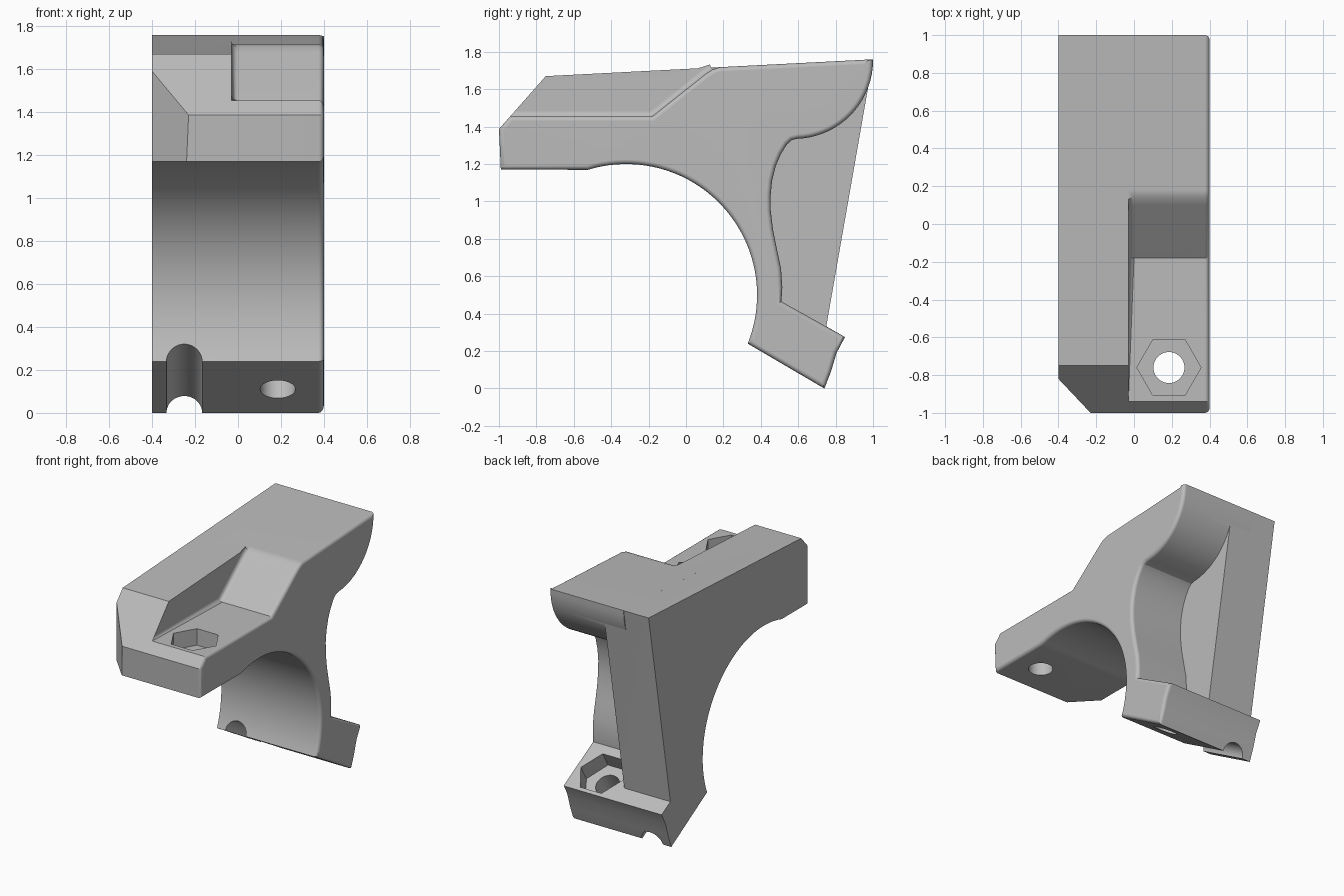
import bpy, bmesh
from math import cos, sin, pi, radians
from mathutils import Matrix, Vector

if "Cube" in bpy.data.objects:
    bpy.data.objects.remove(bpy.data.objects["Cube"], do_unlink=True)

grey = bpy.data.materials.new("plain grey")
grey.use_nodes = True
grey.diffuse_color = (0.5, 0.5, 0.5, 1)
grey.node_tree.nodes["Principled BSDF"].inputs["Base Color"].default_value = (0.5, 0.5, 0.5, 1)

# Local (u, v, w) to world (y, z, x)
SIDE = Matrix(((0, 0, 1, 0), (1, 0, 0, 0), (0, 1, 0, 0), (0, 0, 0, 1)))
INNER = -0.03    # plane between the side wall and the pockets
OUTER = 0.4


def arc(cu, cv, r, start, end, n):
    return [(cu + r * cos(radians(start + (end - start) * i / n)),
             cv + r * sin(radians(start + (end - start) * i / n))) for i in range(n + 1)]


def ring(n, r):
    return [(r * cos(2 * pi * i / n), r * sin(2 * pi * i / n)) for i in range(n)]


def prism(name, points, w0, w1, matrix, edit=None):
    bm = bmesh.new()
    base = bm.faces.new([bm.verts.new((u, v, w0)) for u, v in points])
    top = bmesh.ops.extrude_face_region(bm, geom=[base])["geom"]
    for v in top:
        if isinstance(v, bmesh.types.BMVert):
            v.co.z = w1
    bm.transform(matrix)
    bmesh.ops.recalc_face_normals(bm, faces=bm.faces)
    if edit:
        edit(bm)
    mesh = bpy.data.meshes.new(name)
    bm.to_mesh(mesh)
    bm.free()
    mesh.materials.append(grey)
    obj = bpy.data.objects.new(name, mesh)
    bpy.context.collection.objects.link(obj)
    return obj


def combine(target, other, operation):
    mod = target.modifiers.new(operation, "BOOLEAN")
    mod.operation, mod.solver, mod.object = operation, "EXACT", other
    bpy.context.view_layer.objects.active = target
    bpy.ops.object.modifier_apply(modifier=mod.name)
    bpy.data.objects.remove(other, do_unlink=True)


def round_outer_edges(bm):
    edges = [e for e in bm.edges if all(abs(v.co.x - OUTER) < 1e-4 for v in e.verts)]
    bmesh.ops.bevel(bm, geom=edges, offset=0.025, segments=4, profile=0.5, affect="EDGES")


def chamfer_front(bm):
    cut = bmesh.ops.bisect_plane(bm, geom=bm.verts[:] + bm.edges[:] + bm.faces[:],
                                 plane_co=(-0.4, -0.82, 0), plane_no=(-0.18, -0.17, 0),
                                 clear_outer=True)["geom_cut"]
    bmesh.ops.contextual_create(bm, geom=[e for e in cut if isinstance(e, bmesh.types.BMEdge)])
    bmesh.ops.recalc_face_normals(bm, faces=bm.faces)


# Underside, saddle arc and foot, shared by both halves
lower = [(-1, 1.387), (-0.99, 1.17)]
lower += arc(-0.32, 0.5, 0.7, 107, -21.8, 40)
lower += [(0.74, 0), (0.775, 0.09), (0.805, 0.19), (0.85, 0.275), (0.75, 0.332)]

# Side wall: full height
wall = lower + [(1, 1.76), (-0.75, 1.67)]
body = prism("bracket_body", wall, -0.4, INNER, SIDE, chamfer_front)

# Arm: scooped behind, stepped down to a flat seat in front
arm = lower[:-1] + [(0.51, 0.465), (0.515, 0.54), (0.508, 0.64), (0.485, 0.75), (0.465, 0.85),
                    (0.453, 0.95), (0.452, 1.03), (0.46, 1.11), (0.48, 1.19),
                    (0.508, 1.255), (0.54, 1.305), (0.565, 1.328)]
arm += arc(0.58, 1.755, 0.42, -88, 0, 18)
arm += [(1, 1.76), (0.18, 1.718), (0.14, 1.705), (0.1, 1.678), (-0.18, 1.455), (-0.94, 1.455)]
combine(body, prism("arm", arm, -0.2, OUTER, SIDE, round_outer_edges), "UNION")

# Fillet where the seat and ramp meet the wall
bm = bmesh.new()
bm.from_mesh(body.data)
bmesh.ops.remove_doubles(bm, verts=bm.verts, dist=1e-4)
inner = [e for e in bm.edges if len(e.link_faces) == 2 and not e.is_convex
         and all(abs(v.co.x - INNER) < 1e-3 and v.co.y < 0.2 and v.co.z > 1.4 for v in e.verts)]
bmesh.ops.bevel(bm, geom=inner, offset=0.03, segments=4, profile=0.5, affect="EDGES")
bm.to_mesh(body.data)
bm.free()

# Bolt holes with hexagonal nut pockets, on the seat and on the tilted foot
foot_turn = Matrix.Rotation(radians(-30.3), 4, "X")
seat = Matrix.Translation((0.185, -0.76, 1.17))
foot = Matrix.Translation((0.185, 0.552, 0.11)) @ foot_turn
for place in (seat, foot):
    combine(body, prism("bolt_hole", ring(40, 0.082), -0.1, 0.4, place), "DIFFERENCE")
    combine(body, prism("nut_pocket", ring(6, 0.17), 0.165, 0.4, place), "DIFFERENCE")

# Half-round groove along the underside of the foot
groove = Matrix.Translation((-0.25, 0.535, 0.12)) @ foot_turn @ Matrix.Rotation(pi / 2, 4, "X")
combine(body, prism("groove", ring(40, 0.083), -0.5, 0.5, groove), "DIFFERENCE")

# Smooth curves, crisp flats
for o in bpy.context.selected_objects:
    o.select_set(False)
body.select_set(True)
bpy.context.view_layer.objects.active = body
bpy.ops.object.shade_smooth_by_angle(angle=radians(28))
weighted = body.modifiers.new("flat_shading", "WEIGHTED_NORMAL")
weighted.keep_sharp = True
